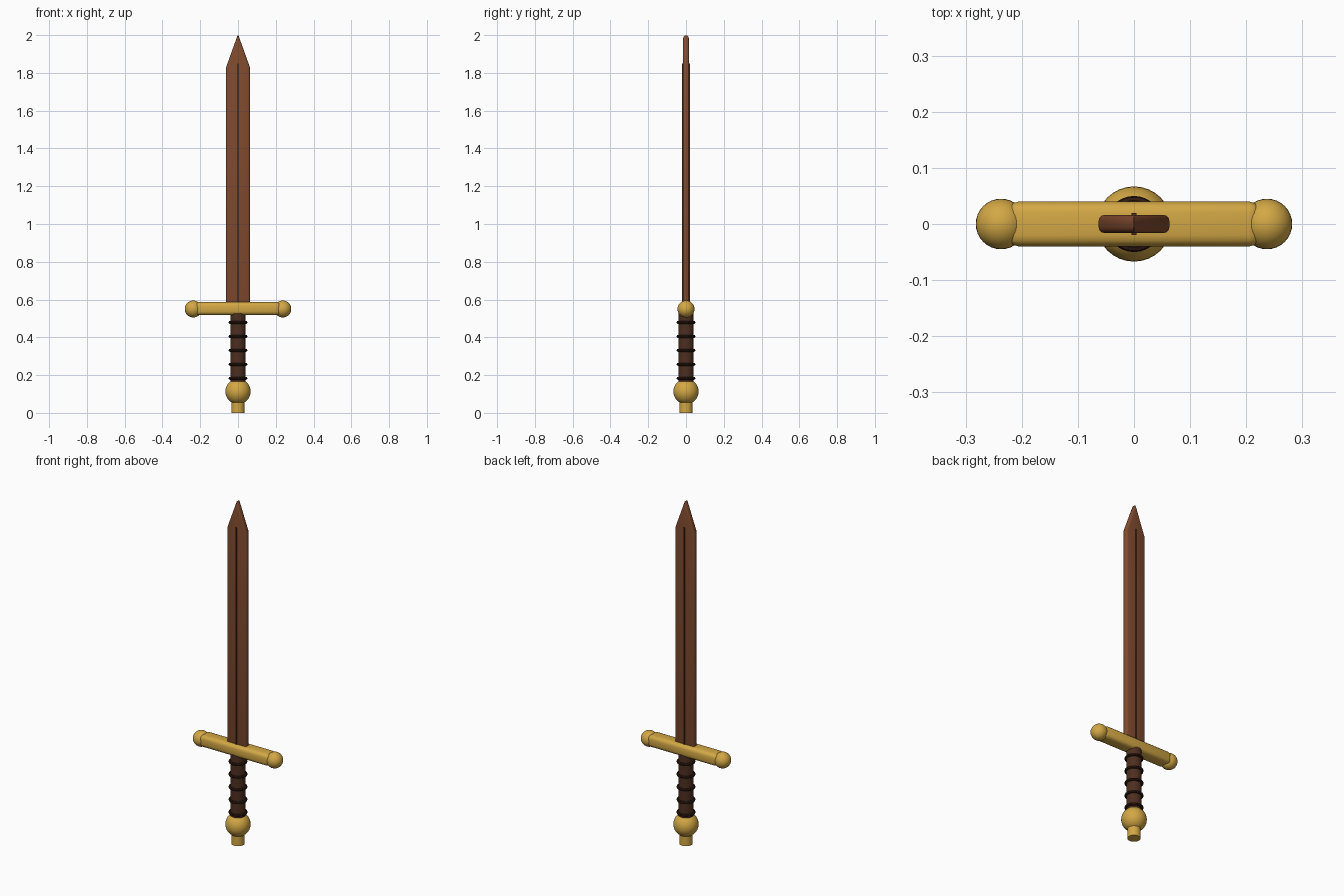
import bpy
import bmesh
from math import pi, radians

cube = bpy.data.objects.get("Cube")
if cube:
    bpy.data.objects.remove(cube)


def material(name, rgb):
    m = bpy.data.materials.new(name)
    m.use_nodes = True
    m.diffuse_color = (*rgb, 1)
    m.node_tree.nodes["Principled BSDF"].inputs["Base Color"].default_value = (*rgb, 1)
    return m


WOOD = material("brown wood", (0.22, 0.07, 0.028))
DARK = material("dark groove", (0.07, 0.025, 0.013))
LEATHER = material("grip leather", (0.075, 0.028, 0.014))
CORD = material("grip cord", (0.03, 0.011, 0.006))
GOLD = material("gold", (0.65, 0.39, 0.06))


def finish(name, mat, bevel=0, segments=3):
    """Name, colour, bevel and smooth the active object."""
    ob = bpy.context.object
    ob.name = name
    ob.data.materials.append(mat)
    bpy.ops.object.transform_apply(location=False, rotation=True, scale=True)
    if bevel:
        mod = ob.modifiers.new("Bevel", 'BEVEL')
        mod.width = bevel
        mod.segments = segments
        mod.limit_method = 'ANGLE'
        bpy.ops.object.modifier_apply(modifier="Bevel")
    bpy.ops.object.shade_smooth_by_angle(angle=radians(30))
    return ob


def box(name, size, z, mat, bevel=0):
    bpy.ops.mesh.primitive_cube_add(size=1, location=(0, 0, z))
    bpy.context.object.scale = size
    return finish(name, mat, bevel)


def cylinder(name, radius, z0, z1, mat):
    bpy.ops.mesh.primitive_cylinder_add(vertices=32, radius=radius, depth=z1 - z0,
                                        location=(0, 0, (z0 + z1) / 2))
    return finish(name, mat)


def ball(name, radius, x, z, mat):
    bpy.ops.mesh.primitive_uv_sphere_add(segments=32, ring_count=16, radius=radius,
                                         location=(x, 0, z))
    return finish(name, mat)


# Blade: pointed outline extruded through its thickness
W, T = 0.063, 0.016
outline = [(-W, 0.55), (W, 0.55), (W, 1.83), (0, 2.005), (-W, 1.83)]
bm = bmesh.new()
face = bm.faces.new([bm.verts.new((x, -T, z)) for x, z in outline])
ext = bmesh.ops.extrude_face_region(bm, geom=[face])
for v in ext["geom"]:
    if isinstance(v, bmesh.types.BMVert):
        v.co.y = T
bmesh.ops.recalc_face_normals(bm, faces=bm.faces)
mesh = bpy.data.meshes.new("blade")
bm.to_mesh(mesh)
bm.free()
blade = bpy.data.objects.new("blade", mesh)
bpy.context.collection.objects.link(blade)
bpy.ops.object.select_all(action='DESELECT')
blade.select_set(True)
bpy.context.view_layer.objects.active = blade
finish("blade", WOOD, 0.01)

# Dark centre strip showing on both blade faces
box("blade_centre_strip", (0.009, 0.04, 1.3), 1.2, DARK)

# Crossguard with ball ends
box("crossguard", (0.45, 0.08, 0.068), 0.552, GOLD, 0.02)
for side, x in (("right", -0.237), ("left", 0.237)):
    ball("guard_ball_" + side, 0.045, x, 0.55, GOLD)

# Grip with cord rings
cylinder("grip", 0.04, 0.15, 0.53, LEATHER)
for i in range(5):
    bpy.ops.mesh.primitive_torus_add(major_radius=0.042, minor_radius=0.008,
                                     major_segments=32, minor_segments=8,
                                     location=(0, 0, 0.183 + 0.074 * i))
    finish(f"grip_ring_{i + 1}", CORD)

# Pommel and end cap
ball("pommel", 0.067, 0, 0.113, GOLD)
cylinder("pommel_cap", 0.035, 0, 0.08, GOLD)
